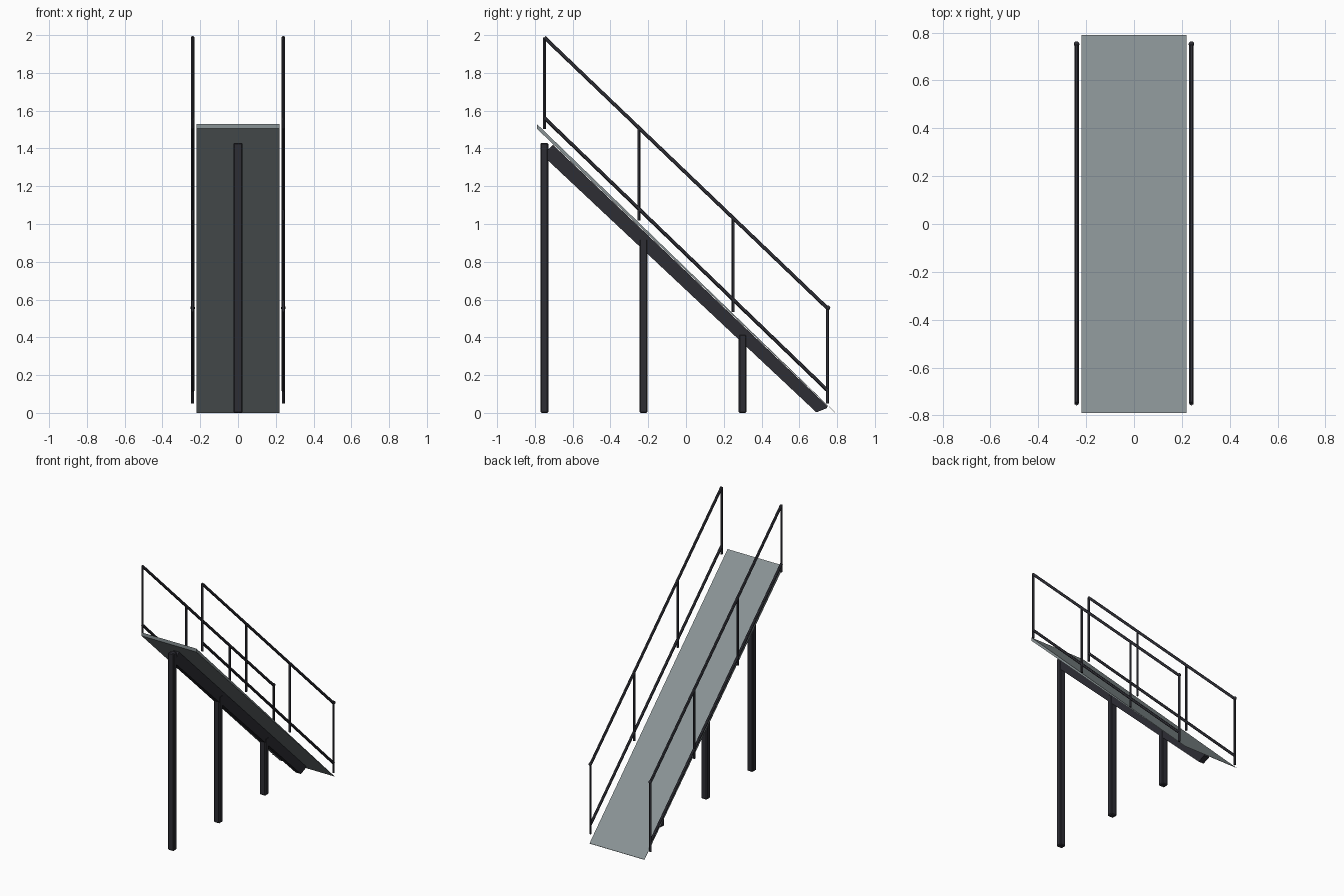
import bpy, bmesh
from mathutils import Vector

cube = bpy.data.objects.get("Cube")
if cube:
    bpy.data.objects.remove(cube, do_unlink=True)


def material(name, rgb):
    m = bpy.data.materials.new(name)
    m.use_nodes = True
    m.diffuse_color = (*rgb, 1)
    m.node_tree.nodes["Principled BSDF"].inputs["Base Color"].default_value = (*rgb, 1)
    return m


deck_grey = material("deck_grey", (0.25, 0.29, 0.30))
dark_steel = material("dark_steel", (0.026, 0.026, 0.034))


def finish(name, bm, mat, smooth=False):
    bmesh.ops.recalc_face_normals(bm, faces=bm.faces[:])
    mesh = bpy.data.meshes.new(name)
    bm.to_mesh(mesh)
    bm.free()
    mesh.materials.append(mat)
    ob = bpy.data.objects.new(name, mesh)
    bpy.context.collection.objects.link(ob)
    if smooth:
        bpy.context.view_layer.objects.active = ob
        bpy.ops.object.select_all(action='DESELECT')
        ob.select_set(True)
        bpy.ops.object.shade_smooth_by_angle()
    return ob


def side_profile(name, points, half_width, mat):
    """Extrude a (y, z) outline across x."""
    bm = bmesh.new()
    face = bm.faces.new([bm.verts.new((-half_width, y, z)) for y, z in points])
    moved = bmesh.ops.extrude_face_region(bm, geom=[face])["geom"]
    bmesh.ops.translate(bm, vec=(2 * half_width, 0, 0),
                        verts=[v for v in moved if isinstance(v, bmesh.types.BMVert)])
    return finish(name, bm, mat)


def chamfer(ob, width):
    mod = ob.modifiers.new("chamfer", 'BEVEL')
    mod.width = width
    mod.segments = 1


def tube(name, a, b, radius):
    a, b = Vector(a), Vector(b)
    bm = bmesh.new()
    bmesh.ops.create_cone(bm, cap_ends=True, segments=12, radius1=radius,
                          radius2=radius, depth=(b - a).length)
    turn = (b - a).to_track_quat('Z', 'Y').to_matrix().to_4x4()
    bmesh.ops.transform(bm, matrix=turn, verts=bm.verts)
    bmesh.ops.translate(bm, vec=(a + b) / 2, verts=bm.verts)
    return finish(name, bm, dark_steel, True)


# Sloping deck, tapering to a thin edge at the ground
side_profile("deck", [(-0.79, 1.505), (-0.79, 1.53), (0.79, 0.002), (0.79, 0)],
             0.22, deck_grey)

# Central beam beneath the deck
beam = side_profile("support_beam", [(-0.74, 1.345), (-0.74, 1.385), (-0.705, 1.42),
                                     (0.75, 0.035), (0.745, 0.025), (0.69, 0.003)],
                    0.021, dark_steel)

# Support columns
for name, y, top in (("tall", -0.75, 1.43), ("middle", -0.225, 0.92), ("short", 0.30, 0.415)):
    h = 0.021
    post = side_profile(name + "_column", [(y - h, 0), (y - h, top), (y + h, top), (y + h, 0)],
                        0.0235, dark_steel)
    chamfer(post, 0.006)

# Railings on both sides
Y = 0.75


def rail_height(y, high, low):
    return high + (low - high) * (y + Y) / (2 * Y)


for side, x in (("left", 0.24), ("right", -0.24)):
    for name, high, low in (("hand_rail", 1.988, 0.553), ("lower_rail", 1.562, 0.118)):
        tube(f"{side}_{name}", (x, -Y, high), (x, Y, low), 0.0095)
    for i in range(4):
        y = -Y + i * 0.5
        tube(f"{side}_rail_post_{i + 1}", (x, y, rail_height(y, 1.503, 0.05)),
             (x, y, rail_height(y, 1.988, 0.553)), 0.008)
    # Rounded end of the hand rail
    bm = bmesh.new()
    bmesh.ops.create_uvsphere(bm, u_segments=12, v_segments=8, radius=0.012)
    bmesh.ops.translate(bm, vec=(x, Y + 0.002, 0.556), verts=bm.verts)
    finish(f"{side}_rail_end", bm, dark_steel, True)
